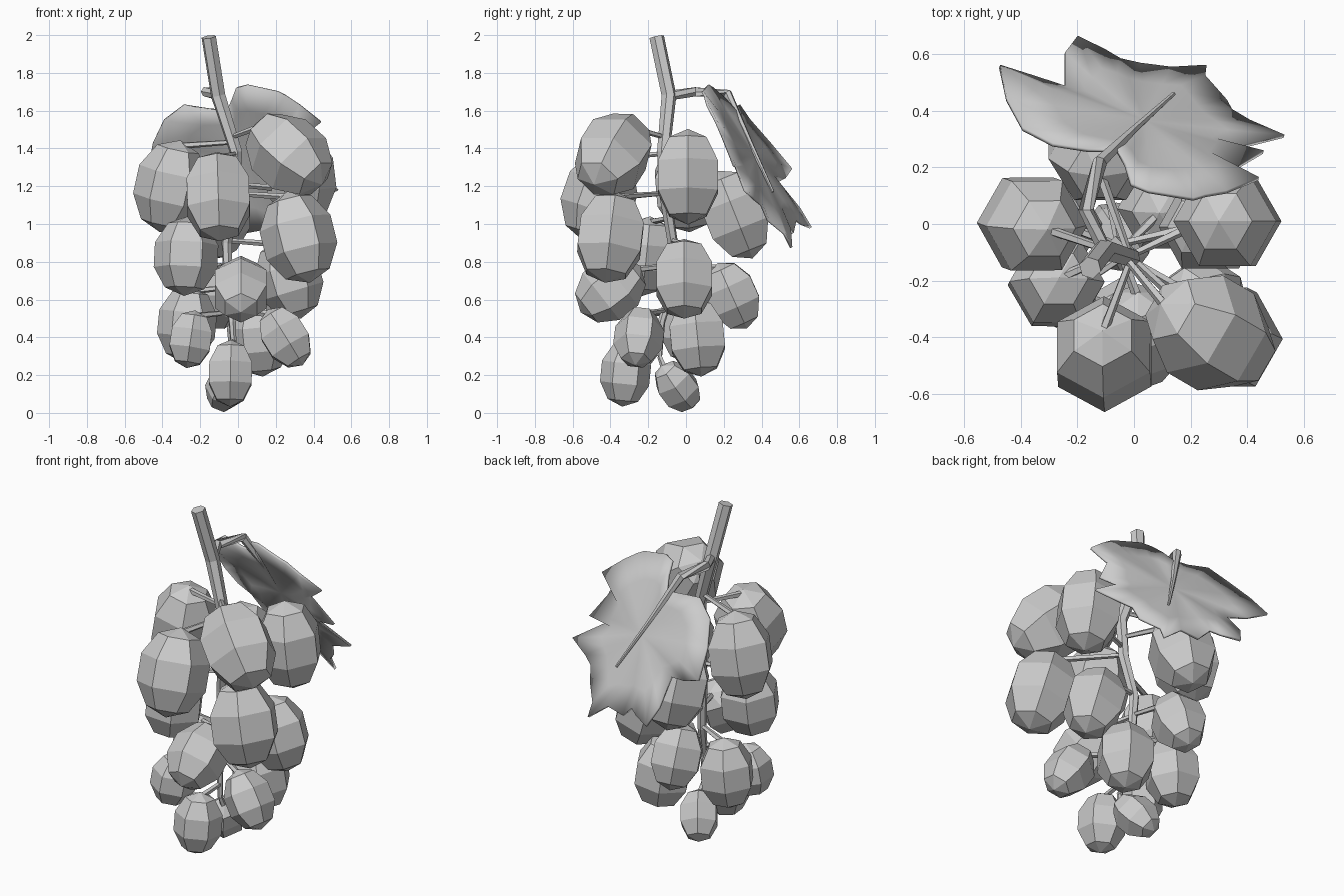
import bpy, bmesh
from math import radians, tau
from mathutils import Vector, Matrix

if "Cube" in bpy.data.objects:
    bpy.data.objects.remove(bpy.data.objects["Cube"])


def finish(name, bm):
    bmesh.ops.recalc_face_normals(bm, faces=bm.faces)
    mesh = bpy.data.meshes.new(name)
    bm.to_mesh(mesh)
    bm.free()
    ob = bpy.data.objects.new(name, mesh)
    bpy.context.collection.objects.link(ob)
    return ob


def tube(name, path, radii, sides=6):
    """Faceted tapered tube along a list of points."""
    bm = bmesh.new()
    pts = [Vector(p) for p in path]
    rings = []
    for i, (p, r) in enumerate(zip(pts, radii)):
        d = (pts[min(i + 1, len(pts) - 1)] - pts[max(i - 1, 0)]).normalized()
        side = d.cross(Vector((0.3, 1, 0.2))).normalized()
        rings.append([bm.verts.new(p + Matrix.Rotation(tau * k / sides, 3, d) @ side * r)
                      for k in range(sides)])
    for a, b in zip(rings, rings[1:]):
        for k in range(sides):
            n = (k + 1) % sides
            bm.faces.new((a[k], a[n], b[n], b[k]))
    bm.faces.new(rings[0])
    bm.faces.new(rings[-1])
    return finish(name, bm)


# Main stem
STEM = [(-.155, -.155, 1.99), (-.105, -.09, 1.68), (-.01, -.12, 1.38), (-.02, -.11, 1.15),
        (-.06, -.07, .9), (-.05, -.08, .65), (-.03, -.13, .48), (-.02, -.14, .3)]
tube("main_stem", STEM, [.04, .04, .034, .031, .028, .024, .02, .014])


def stem_at(z):
    for a, b in zip(STEM, STEM[1:]):
        if a[2] >= z >= b[2]:
            return Vector(a).lerp(Vector(b), (a[2] - z) / (a[2] - b[2]))
    return Vector(STEM[-1])


# Grapes: centre, hanging direction, half length, radius, roll in degrees
GRAPES = [
    ((.27, -.385, 1.37), (.6, -.35, -.55), .26, .20, 30),
    ((-.105, -.46, 1.145), (.03, -.35, -1), .25, .192, 0),
    ((-.36, .00, 1.20), (-.22, .08, -1), .25, .185, 30),
    ((.33, .01, 1.25), (.12, 0, -1), .255, .185, 30),
    ((.32, -.40, .93), (.25, -.12, -1), .25, .195, 30),
    ((-.275, -.21, .83), (-.05, -.1, -1), .212, .17, 30),
    ((.015, -.40, .655), (0, -.9, -.7), .2, .16, 0),
    ((.27, -.01, .71), (.3, 0, -1), .22, .172, 30),
    ((.25, -.25, .40), (.5, -.1, -.8), .175, .132, 0),
    ((.11, .06, .40), (.1, .1, -1), .21, .165, 30),
    ((-.12, .26, 1.05), (0, .4, -1), .25, .185, 30),
    ((-.11, .245, .62), (-.05, .45, -1), .19, .15, 30),
    ((-.27, .00, .47), (-.1, 0, -1), .205, .155, 30),
    ((-.25, -.25, .39), (-.15, -.08, -1), .155, .125, 0),
    ((-.04, -.32, .21), (-.02, -.1, -1), .178, .132, 0),
    ((-.055, -.045, .14), (-.4, .6, -.8), .15, .112, 30),
]
for i, (c, axis, h, r, roll) in enumerate(GRAPES, 1):
    c, axis = Vector(c), Vector(axis).normalized()
    r *= 1.04
    bm = bmesh.new()
    bmesh.ops.create_uvsphere(bm, u_segments=6, v_segments=5, radius=1)
    rot = Vector((0, 0, 1)).rotation_difference(-axis).to_matrix().to_4x4()
    bmesh.ops.transform(bm, verts=bm.verts,
                        matrix=Matrix.Translation(c) @ rot @ Matrix.Diagonal((r, r, h, 1))
                        @ Matrix.Rotation(radians(roll), 4, 'Z'))
    finish(f"grape_{i:02d}", bm)
    # Short stalk joining the grape to the main stem (one grape is held from its side)
    end = c - axis * (h - .03)
    if i == 4:
        end = Vector((.20, -.01, 1.19))
    tube(f"grape_stalk_{i:02d}", [stem_at(min(end.z + .02, 1.46)), end], [.013, .018], 5)

# Leaf stalk and raised midrib
tube("leaf_stalk", [(-.105, -.09, 1.68), (-.17, .05, 1.70), (-.12, .22, 1.69),
                    (.0, .335, 1.44), (.14, .46, 1.17)], [.026, .027, .026, .014, .008])

# Leaf: jagged outline fanned around a point on the midrib
OUTLINE = [
    (-.475, .557, 1.29), (-.36, .52, 1.24), (-.245, .483, 1.22), (-.245, .60, 1.08),
    (-.20, .66, .98), (-.1, .61, 1.0), (-.05, .58, 1.02), (.02, .564, .95), (.13, .55, .97),
    (.255, .557, .875), (.25, .52, .95), (.326, .434, 1.02), (.345, .40, 1.1), (.407, .363, 1.13),
    (.53, .31, 1.18), (.347, .265, 1.30), (.457, .254, 1.31), (.35, .19, 1.47),
    (.44, .16, 1.54), (.326, .113, 1.63), (.25, .10, 1.68), (.21, .088, 1.70),
    (.05, .115, 1.735), (-.01, .14, 1.72), (-.03, .21, 1.66), (-.06, .26, 1.60),
    (-.16, .26, 1.61), (-.287, .28, 1.63), (-.393, .335, 1.55), (-.45, .44, 1.43),
]
bm = bmesh.new()
mid = bm.verts.new((.03, .36, 1.36))
rim = [bm.verts.new(p) for p in OUTLINE]
for a, b in zip(rim, rim[1:] + rim[:1]):
    bm.faces.new((mid, a, b))
# Split the spokes and relax the inside so the blade curves gently
bmesh.ops.subdivide_edges(bm, edges=list(mid.link_edges), cuts=2, use_grid_fill=True)
inner = [v for v in bm.verts if not v.is_boundary]
for _ in range(3):
    bmesh.ops.smooth_vert(bm, verts=inner, factor=.4,
                          use_axis_x=True, use_axis_y=True, use_axis_z=True)
for f in bm.faces:
    f.smooth = True
leaf = finish("leaf", bm)
solid = leaf.modifiers.new("thickness", 'SOLIDIFY')
solid.thickness = .014
solid.offset = 0
bpy.context.view_layer.objects.active = leaf
leaf.select_set(True)
bpy.ops.object.shade_smooth_by_angle(angle=radians(40))
